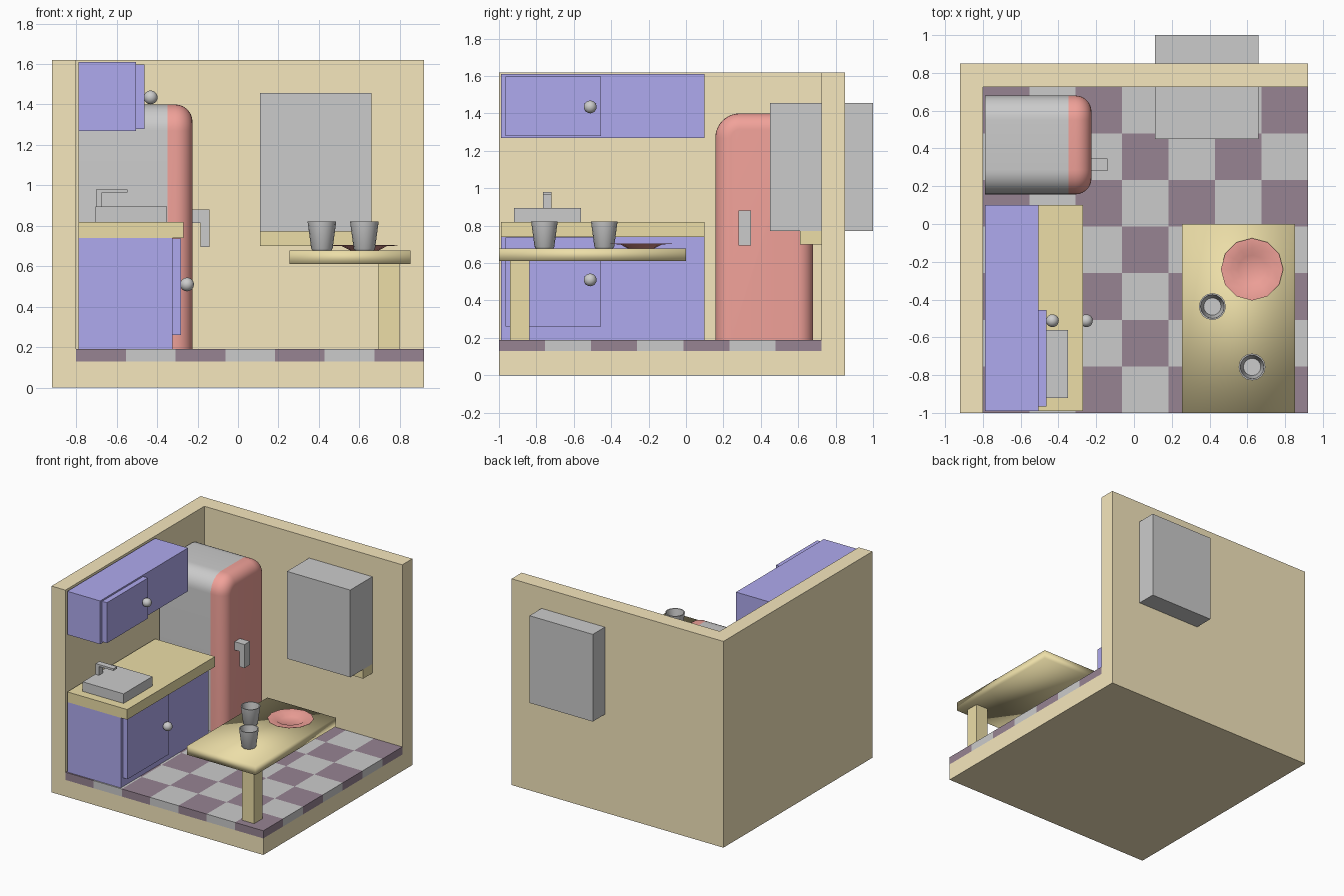
import bpy, bmesh, math
from mathutils import Vector

if "Cube" in bpy.data.objects:
    bpy.data.objects.remove(bpy.data.objects["Cube"])


def material(name, rgb):
    m = bpy.data.materials.new(name)
    m.diffuse_color = (*rgb, 1)
    m.use_nodes = True
    m.node_tree.nodes["Principled BSDF"].inputs["Base Color"].default_value = m.diffuse_color
    return m


CREAM = material("cream_wall", (0.92, 0.80, 0.51))
PURPLE = material("purple_cabinet", (0.43, 0.40, 0.86))
RED = material("red_enamel", (0.88, 0.36, 0.32))
DARK = material("dark_tile", (0.31, 0.23, 0.29))
LIGHT = material("light_tile", (0.75, 0.75, 0.75))
WOOD = material("yellow_wood", (0.84, 0.73, 0.39))


def finish(bm, name, mat=None):
    bmesh.ops.recalc_face_normals(bm, faces=bm.faces[:])
    me = bpy.data.meshes.new(name)
    bm.to_mesh(me)
    bm.free()
    ob = bpy.data.objects.new(name, me)
    bpy.context.collection.objects.link(ob)
    if mat:
        me.materials.append(mat)
    return ob


def smooth(ob, angle=40):
    bpy.ops.object.select_all(action='DESELECT')
    ob.select_set(True)
    bpy.context.view_layer.objects.active = ob
    bpy.ops.object.shade_smooth_by_angle(angle=math.radians(angle))


def box_bm(x, y, z):
    bm = bmesh.new()
    bmesh.ops.create_cube(bm, size=1)
    for v in bm.verts:
        v.co = Vector([(a + b) / 2 + c * (b - a) for (a, b), c in zip((x, y, z), v.co)])
    return bm


def box(name, x, y, z, mat=None):
    return finish(box_bm(x, y, z), name, mat)


def prism(name, pts, y, mat=None):
    """Extrude an xz outline from y[0] to y[1]."""
    bm = bmesh.new()
    f = bm.faces.new([bm.verts.new((px, y[0], pz)) for px, pz in pts])
    r = bmesh.ops.extrude_face_region(bm, geom=[f])
    bmesh.ops.translate(bm, vec=(0, y[1] - y[0], 0),
                        verts=[g for g in r["geom"] if isinstance(g, bmesh.types.BMVert)])
    return finish(bm, name, mat)


def lathe(name, profile, centre, sides, mat=None):
    """Spin an (r, z) profile about z; profile ends on the axis get merged."""
    bm = bmesh.new()
    vs = [bm.verts.new((r, 0, z)) for r, z in profile]
    es = [bm.edges.new(p) for p in zip(vs, vs[1:])]
    bmesh.ops.spin(bm, geom=vs + es, axis=(0, 0, 1), cent=(0, 0, 0),
                   steps=sides, angle=2 * math.pi)
    bmesh.ops.remove_doubles(bm, verts=bm.verts[:], dist=1e-4)
    bmesh.ops.translate(bm, verts=bm.verts[:], vec=centre)
    return finish(bm, name, mat)


# Room shell: a block with its inside cut away
room = box("room", (-0.92, 0.92), (-1, 0.85), (0, 1.62), CREAM)
cutter = box("room_cutter", (-0.80, 1.2), (-1.3, 0.725), (0.13, 1.9))
mod = room.modifiers.new("hollow", 'BOOLEAN')
mod.operation, mod.solver, mod.object = 'DIFFERENCE', 'EXACT', cutter
bpy.context.view_layer.objects.active = room
bpy.ops.object.modifier_apply(modifier=mod.name)
bpy.data.objects.remove(cutter)

# Checkered floor: 7 x 7 tiles
N, X0, Y0, TX, TY = 7, -0.80, -1.0, 1.72 / 7, 1.725 / 7
bm = bmesh.new()
bmesh.ops.create_grid(bm, x_segments=N, y_segments=N, size=0.5)
for v in bm.verts:
    v.co = (X0 + (v.co.x + 0.5) * N * TX, Y0 + (v.co.y + 0.5) * N * TY, 0.13)
r = bmesh.ops.extrude_face_region(bm, geom=bm.faces[:], use_keep_orig=True)
bmesh.ops.translate(bm, vec=(0, 0, 0.06),
                    verts=[g for g in r["geom"] if isinstance(g, bmesh.types.BMVert)])
bmesh.ops.recalc_face_normals(bm, faces=bm.faces[:])
for f in bm.faces:
    c = f.calc_center_median() - f.normal * 0.01
    f.material_index = (int((c.x - X0) / TX) + int((c.y - Y0) / TY)) % 2
floor = finish(bm, "tile_floor", DARK)
floor.data.materials.append(LIGHT)

# Cabinets, each with one door and a round knob
for name, depth, z, door_z, knob_z in (
        ("lower_cabinet", -0.325, (0.19, 0.74), (0.26, 0.738), 0.51),
        ("upper_cabinet", -0.505, (1.27, 1.61), (1.28, 1.598), 1.435)):
    box(name, (-0.79, depth), (-0.99, 0.10), z, PURPLE)
    box(name + "_door", (depth, depth + 0.042), (-0.965, -0.455), door_z, PURPLE)
    bm = bmesh.new()
    bmesh.ops.create_uvsphere(bm, u_segments=20, v_segments=12, radius=0.034)
    bmesh.ops.translate(bm, verts=bm.verts[:], vec=(depth + 0.073, -0.512, knob_z))
    smooth(finish(bm, name + "_knob"))

# Worktop, sink and tap
box("worktop", (-0.79, -0.27), (-0.99, 0.10), (0.74, 0.82), WOOD)
box("sink", (-0.705, -0.35), (-0.92, -0.562), (0.82, 0.895))
prism("tap", [(-0.702, 0.895), (-0.672, 0.895), (-0.672, 0.964), (-0.547, 0.964),
              (-0.547, 0.98), (-0.702, 0.98)], (-0.765, -0.718))


# Fridge: rounded top, softened door edges
def fridge_part(name, x, mat, front_radius=0):
    bm = box_bm(x, (0.157, 0.68), (0.19, 1.40))
    top = [e for e in bm.edges if abs(e.verts[0].co.x - e.verts[1].co.x) > 0.01
           and e.verts[0].co.z > 1]
    bmesh.ops.bevel(bm, geom=top, offset=0.13, segments=10, profile=0.5, affect='EDGES')
    if front_radius:
        rim = [e for e in bm.edges if all(v.co.x > x[1] - 1e-4 for v in e.verts)
               and not all(v.co.z < 0.2 for v in e.verts)]
        bmesh.ops.bevel(bm, geom=rim, offset=front_radius, segments=7, profile=0.5,
                        affect='EDGES')
    smooth(finish(bm, name, mat))


fridge_part("fridge_body", (-0.79, -0.348), None)
fridge_part("fridge_door", (-0.348, -0.225), RED, 0.085)
prism("fridge_handle", [(-0.23, 0.88), (-0.14, 0.88), (-0.14, 0.695), (-0.185, 0.695),
                        (-0.185, 0.815), (-0.23, 0.815)], (0.28, 0.347))

# Window box through the back wall, with a small ledge
box("window_box", (0.11, 0.66), (0.45, 1.0), (0.772, 1.457))
box("window_ledge", (0.11, 0.66), (0.61, 0.725), (0.70, 0.772), WOOD)

# Table: softly shaded top on a single corner leg
smooth(box("table_top", (0.255, 0.852), (-1.0, 0.0), (0.61, 0.677), WOOD), 180)
box("table_leg", (0.693, 0.798), (-0.94, -0.838), (0.19, 0.61), WOOD)

# Cups and plate
CUP = [(0, 0), (0.047, 0), (0.053, 0.008), (0.071, 0.143), (0.063, 0.143),
       (0.046, 0.015), (0, 0.015)]
for i, (cx, cy) in enumerate(((0.415, -0.437), (0.625, -0.757))):
    smooth(lathe(f"cup_{i + 1}", CUP, (cx, cy, 0.679), 16))
PLATE = [(0, 0), (0.07, 0), (0.112, 0.022), (0.165, 0.024), (0.165, 0.026),
         (0.112, 0.025), (0.075, 0.004), (0, 0.004)]
smooth(lathe("plate", PLATE, (0.625, -0.24, 0.678), 12, RED), 60)
